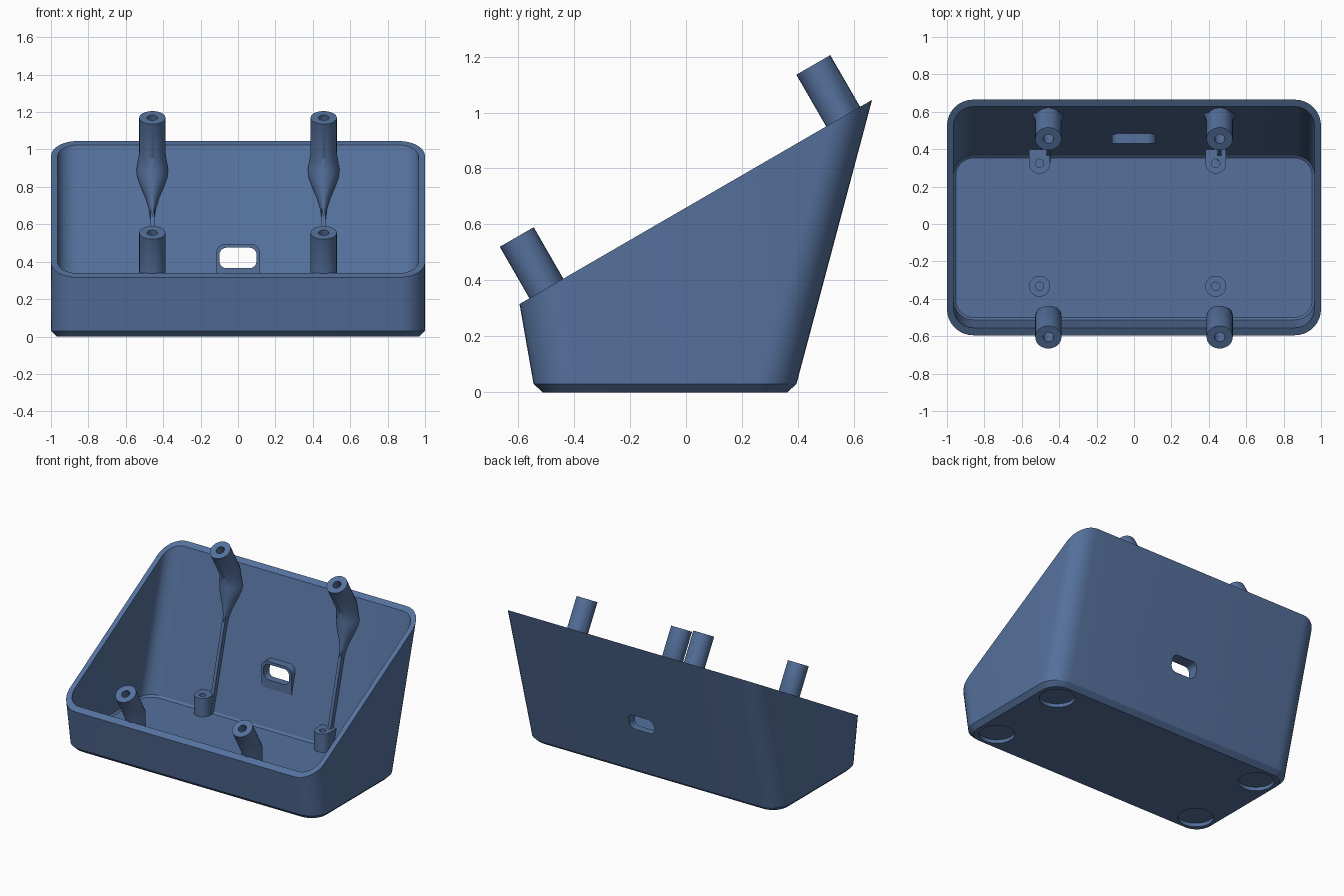
import bpy, bmesh, math

if "Cube" in bpy.data.objects:
    bpy.data.objects.remove(bpy.data.objects["Cube"])

N = 32
blue = bpy.data.materials.new("slate blue")
blue.diffuse_color = (0.091, 0.165, 0.335, 1)
blue.use_nodes = True
blue.node_tree.nodes["Principled BSDF"].inputs["Base Color"].default_value = blue.diffuse_color


def rim_z(y):            # sloping rim plane
    return 0.66 + 0.579 * y


def back_y(z):           # inner face of the leaning back wall
    return 0.358 + 0.266 * (z - 0.03)


def loft(name, rings, smooth=True):
    """Skin a list of equal-length rings and cap both ends."""
    bm = bmesh.new()
    vs = [[bm.verts.new(p) for p in r] for r in rings]
    n = len(vs[0])
    for a, b in zip(vs, vs[1:]):
        for i in range(n):
            j = (i + 1) % n
            bm.faces.new((a[i], a[j], b[j], b[i]))
    bm.faces.new(vs[0][::-1])
    bm.faces.new(vs[-1])
    bmesh.ops.recalc_face_normals(bm, faces=bm.faces)
    me = bpy.data.meshes.new(name)
    bm.to_mesh(me)
    bm.free()
    ob = bpy.data.objects.new(name, me)
    bpy.context.collection.objects.link(ob)
    me.materials.append(blue)
    if smooth:
        shade(ob)
    return ob


def shade(ob):
    bpy.ops.object.select_all(action='DESELECT')
    ob.select_set(True)
    bpy.context.view_layer.objects.active = ob
    bpy.ops.object.shade_smooth_by_angle(angle=math.radians(30))


def rounded(x0, x1, y0, y1, r, k=8):
    """Rounded rectangle outline in 2D."""
    pts = []
    for cx, cy, a0 in ((x1 - r, y1 - r, 0), (x0 + r, y1 - r, 90),
                       (x0 + r, y0 + r, 180), (x1 - r, y0 + r, 270)):
        for i in range(k + 1):
            a = math.radians(a0 + 90 * i / k)
            pts.append((cx + r * math.cos(a), cy + r * math.sin(a)))
    return pts


def flat(pts, z):
    return [(x, y, z) for x, y in pts]


def sloped(pts):
    return [(x, y, rim_z(y)) for x, y in pts]


def ellipse(x, y, z, rx, ry):
    return [(x + rx * math.cos(2 * math.pi * i / N),
             y + ry * math.sin(2 * math.pi * i / N), z) for i in range(N)]


def disc(x, y, z, r):
    """Circle lying parallel to the sloping rim."""
    return [(px, y + (py - y) * 0.866, z + (py - y) * 0.5)
            for px, py, _ in ellipse(x, y, z, r, r)]


def cut(ob, cutter):
    m = ob.modifiers.new("cut", 'BOOLEAN')
    m.operation, m.solver, m.object = 'DIFFERENCE', 'EXACT', cutter
    bpy.ops.object.select_all(action='DESELECT')
    ob.select_set(True)
    bpy.context.view_layer.objects.active = ob
    bpy.ops.object.modifier_apply(modifier=m.name)


# open tray with chamfered base and sloping rim
FLOOR = 0.05
shell = loft("tray_shell", [
    flat(rounded(-0.97, 0.97, -0.512, 0.362, 0.11), 0),
    flat(rounded(-1, 1, -0.545, 0.395, 0.14), 0.03),
    sloped(rounded(-1, 1, -0.595, 0.665, 0.14)),
    sloped(rounded(-0.965, 0.965, -0.555, 0.628, 0.105)),
    flat(rounded(-0.965, 0.965, -0.512, 0.367, 0.105), FLOOR + 0.012),
    flat(rounded(-0.953, 0.953, -0.5, 0.353, 0.095), FLOOR),
], smooth=False)

# vertical-faced port surround on the back wall
prof = [p for p in rounded(-0.118, 0.118, 0.3, 0.495, 0.05)]
prof = [(x if z > 0.4 else math.copysign(0.118, x), z if z > 0.4 else 0.305)
        for x, z in prof]
surround = loft("port_surround", [
    [(x, 0.43, z) for x, z in prof],
    [(x, back_y(z) + 0.012, z) for x, z in prof]], smooth=False)

# cutters for port and foot recesses
slot = rounded(-0.1, 0.1, 0.365, 0.475, 0.04)
cutters = [loft("port_cutter", [[(x, y, z) for x, z in slot] for y in (0.3, 0.75)])]
cut(shell, cutters[0])
cut(surround, cutters[0])
for x in (-0.83, 0.83):
    for y in (-0.375, 0.225):
        c = loft("foot_cutter", [ellipse(x, y, z, 0.115, 0.115) for z in (-0.05, 0.025)])
        cut(shell, c)
        cutters.append(c)
for c in cutters:
    bpy.data.objects.remove(c)
shade(shell)
shade(surround)

# screw posts: tilted top, vertical or flared foot, blind screw hole
def post_top(x, y, z):
    hy, hz = y + 0.075, z - 0.13
    return [disc(x, y, z, 0.07), disc(x, y, z, 0.028), disc(x, hy, hz, 0.028)]


def flare(x, z, w, front):
    """Pointed-oval section hugging the back wall."""
    wall = back_y(z)
    ring = []
    for i in range(N):
        a = 2 * math.pi * i / N
        c, s = math.cos(a), math.sin(a)
        d = 0.015 * s if s > 0 else (wall - front) * -abs(s) ** 1.3
        ring.append((x + w * c, wall + d, z))
    return ring


for side, x in (("left", -0.458), ("right", 0.458)):
    loft(side + "_front_post", [
        ellipse(x, -0.484, FLOOR - 0.01, 0.07, 0.046),
        disc(x, -0.4985, 0.37, 0.07)] + post_top(x, -0.605, 0.555))
    loft(side + "_back_post", [
        flare(x, 0.62, 0.010, back_y(0.62) - 0.03),
        flare(x, 0.68, 0.018, back_y(0.68) - 0.038),
        flare(x, 0.74, 0.036, 0.498),
        flare(x, 0.80, 0.062, 0.498),
        flare(x, 0.85, 0.080, 0.499),
        flare(x, 0.89, 0.085, 0.50),
        disc(x, 0.5615, 0.9855, 0.07)] + post_top(x, 0.455, 1.17))
    # thin rib running down the back wall
    loft(side + "_rib", [
        [(x + sx * 0.011, back_y(z) + d, z)
         for sx, d in ((-1, -0.032), (1, -0.032), (1, 0.01), (-1, 0.01))]
        for z in (FLOOR - 0.01, 0.72)])

# board standoffs on the floor; the back pair merges into the wall
TOP = 0.18
def back_boss(x, y, z, r):
    ring = []
    for px, py, _ in ellipse(x, y, z, r, r):
        if py - y > 0.002:
            px = x + max(-r, min(r, (px - x) * 1.03))
            py = back_y(z) + 0.012
        ring.append((px, py, z))
    return ring


for side, x in (("left", -0.505), ("right", 0.437)):
    for end, y in (("front", -0.333), ("back", 0.325)):
        outer = [back_boss(x, y, z, 0.056) if end == "back"
                 else ellipse(x, y, z, 0.056, 0.056) for z in (FLOOR - 0.01, TOP)]
        loft(f"{side}_{end}_standoff", outer + [
            ellipse(x, y, TOP, 0.022, 0.022),
            ellipse(x, y, TOP - 0.1, 0.022, 0.022)])
